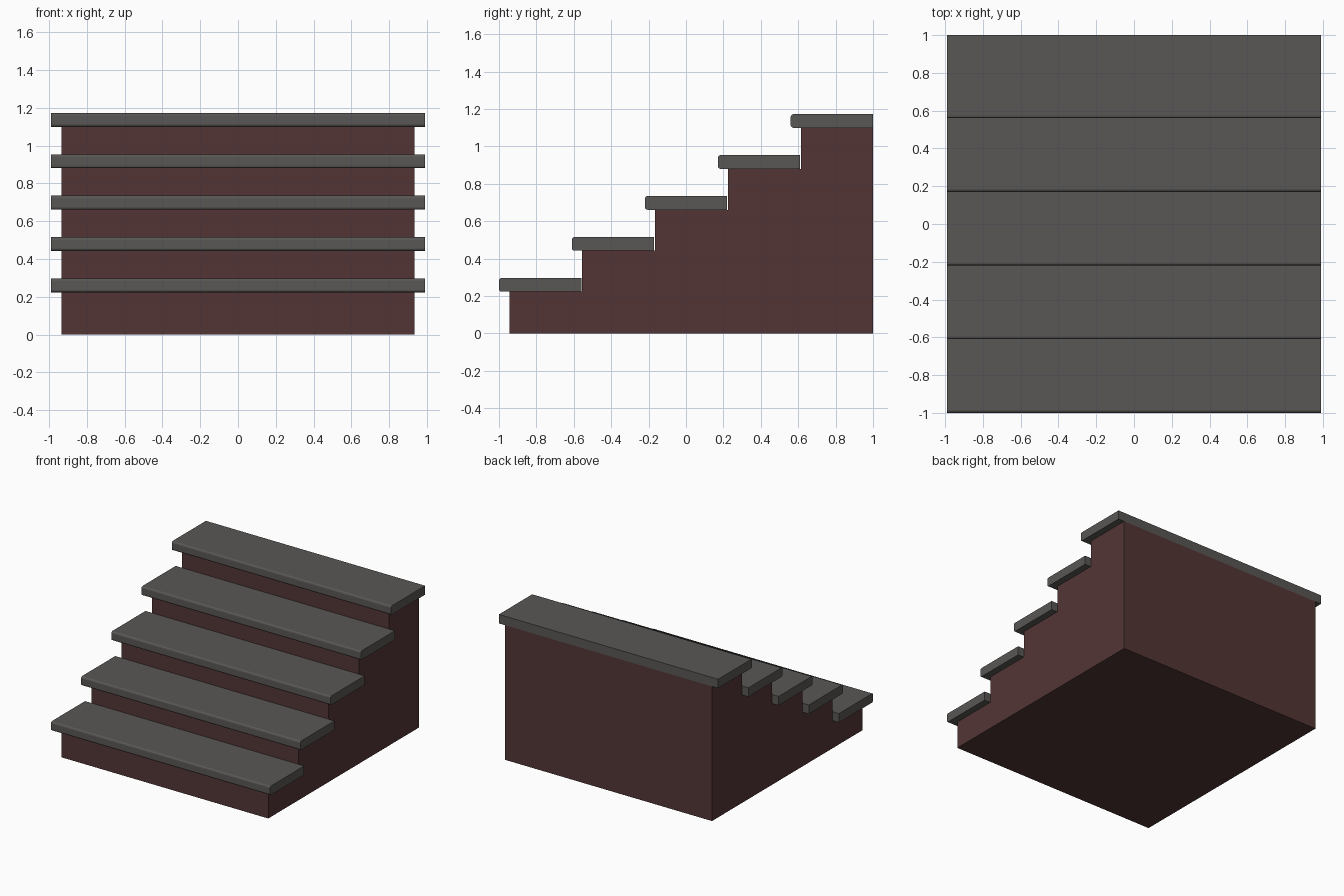
import bpy, bmesh

if "Cube" in bpy.data.objects:
    bpy.data.objects.remove(bpy.data.objects["Cube"])

STEPS = 5
RUN, RISE = 0.39, 0.219
TREAD_DEPTH, TREAD_H = 0.44, 0.0735
HALF_BASE, HALF_TREAD = 0.935, 0.99
FIRST_BOTTOM = 0.223      # underside of the lowest tread
FIRST_RISER = -0.945      # front of the lowest riser


def material(name, rgb):
    m = bpy.data.materials.new(name)
    m.diffuse_color = (*rgb, 1.0)
    m.use_nodes = True
    m.node_tree.nodes["Principled BSDF"].inputs["Base Color"].default_value = m.diffuse_color
    return m


def extrude_profile(name, profile, half_width, mat, nose_y=None):
    """Extrude a (y, z) profile along x; optionally round edges lying at nose_y."""
    bm = bmesh.new()
    face = bm.faces.new([bm.verts.new((-half_width, y, z)) for y, z in profile])
    ext = bmesh.ops.extrude_face_region(bm, geom=[face])
    verts = [g for g in ext["geom"] if isinstance(g, bmesh.types.BMVert)]
    bmesh.ops.translate(bm, verts=verts, vec=(2 * half_width, 0, 0))
    bmesh.ops.recalc_face_normals(bm, faces=bm.faces[:])
    if nose_y is not None:
        edges = [e for e in bm.edges
                 if all(abs(v.co.y - nose_y) < 1e-5 for v in e.verts)
                 and abs(e.verts[0].co.x - e.verts[1].co.x) > 0.1]
        bmesh.ops.bevel(bm, geom=edges, offset=0.014, segments=3,
                        profile=0.5, affect='EDGES')
    mesh = bpy.data.meshes.new(name)
    bm.to_mesh(mesh)
    bm.free()
    mesh.materials.append(mat)
    obj = bpy.data.objects.new(name, mesh)
    bpy.context.collection.objects.link(obj)
    return obj


stone = material("grey stone", (0.100, 0.096, 0.091))
brick = material("dark red brick", (0.088, 0.036, 0.036))

# Solid stepped base
profile = [(1.0, 0.0), (FIRST_RISER, 0.0)]
for i in range(STEPS):
    z = FIRST_BOTTOM + i * RISE
    y = FIRST_RISER + i * RUN
    profile += [(y, z), (y + RUN if i < STEPS - 1 else 1.0, z)]
extrude_profile("stair_base", profile, HALF_BASE, brick)

# Overhanging treads with rounded nosing
for i in range(STEPS):
    y0 = -1.0 + i * RUN
    z0 = FIRST_BOTTOM + i * RISE
    y1, z1 = y0 + TREAD_DEPTH, z0 + TREAD_H
    extrude_profile(f"tread_{i + 1}", [(y0, z0), (y0, z1), (y1, z1), (y1, z0)],
                    HALF_TREAD, stone, nose_y=y0)
